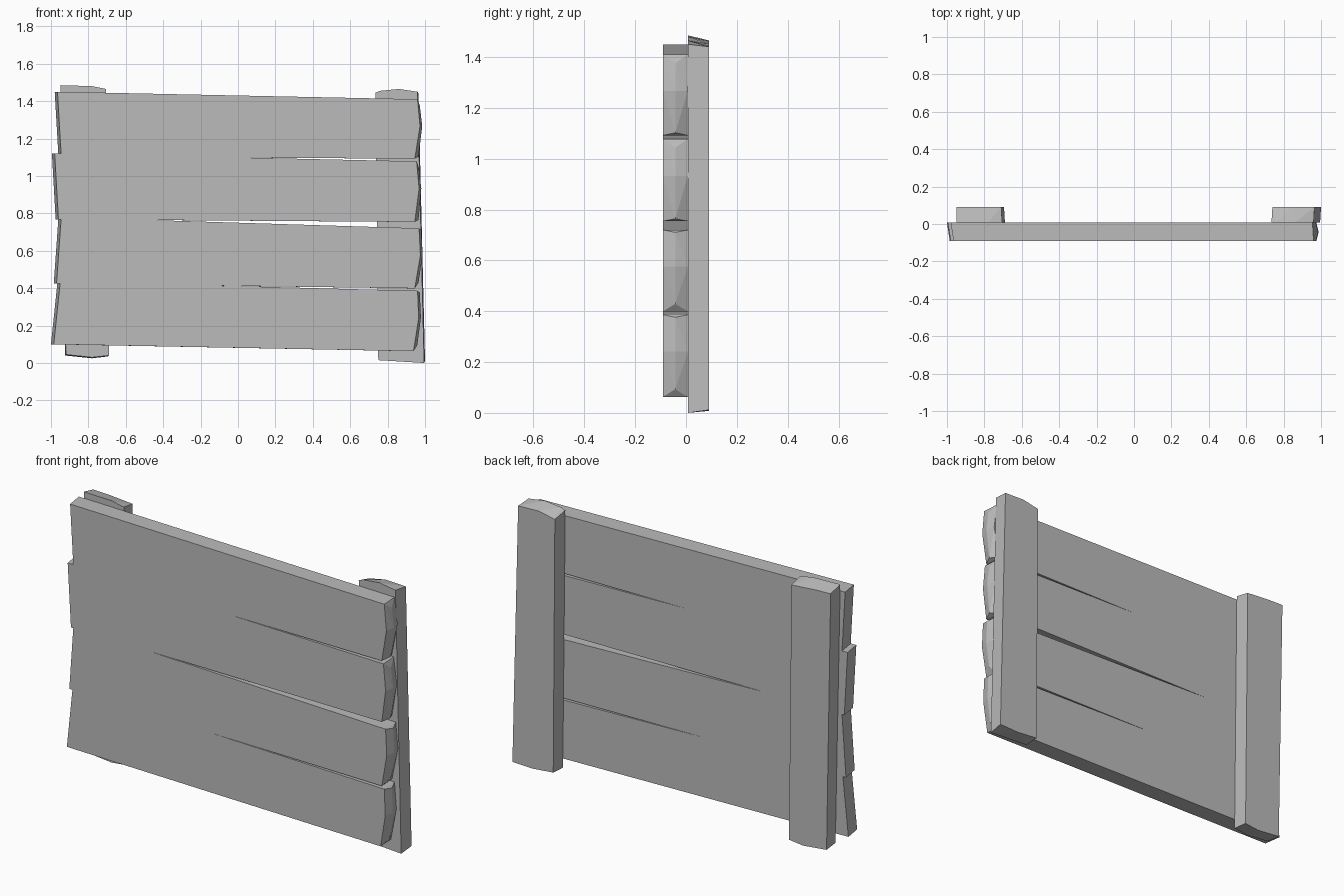
import bpy
import bmesh
import math

cube = bpy.data.objects.get("Cube")
if cube:
    bpy.data.objects.remove(cube, do_unlink=True)

grey = bpy.data.materials.new("plain grey")
grey.use_nodes = True
grey.diffuse_color = (0.5, 0.5, 0.5, 1)
grey.node_tree.nodes["Principled BSDF"].inputs["Base Color"].default_value = (0.5, 0.5, 0.5, 1)

FRONT, JOINT, BACK = -0.091, 0.007, 0.091
MIDDLE = (FRONT + JOINT) / 2


def chiselled_block(name, points):
    """Faceted solid wrapped tightly around its corner points."""
    bm = bmesh.new()
    for p in points:
        bm.verts.new(p)
    result = bmesh.ops.convex_hull(bm, input=bm.verts)
    loose = {g for g in result["geom_interior"] + result["geom_unused"]
             if isinstance(g, bmesh.types.BMVert)}
    bmesh.ops.delete(bm, geom=list(loose), context="VERTS")
    bmesh.ops.dissolve_limit(bm, angle_limit=math.radians(1),
                             verts=bm.verts, edges=bm.edges)
    bmesh.ops.recalc_face_normals(bm, faces=bm.faces)
    mesh = bpy.data.meshes.new(name)
    bm.to_mesh(mesh)
    bm.free()
    mesh.materials.append(grey)
    obj = bpy.data.objects.new(name, mesh)
    bpy.context.collection.objects.link(obj)


def plank(name, left_top, left_bottom, right_top, right_bottom, bulge, chip_top, chip_bottom):
    points = []
    height = right_top[1] - right_bottom[1]
    waist = right_bottom[1] + height * 0.55
    for y, inset in ((FRONT, 0), (JOINT, 0.006)):
        # Straight sawn left end and bowed right end
        for x, z in (left_top, left_bottom):
            points.append((x + (0.015 if y == FRONT else 0), y, z))
        for x, z in (right_top, right_bottom):
            points.append((x - inset, y, z))
        points.append((bulge - 0.012, y, waist))
    # Ridge along the middle of the right end, with knocked-off corners
    points += [(right_top[0] + 0.012, MIDDLE, right_top[1] - chip_top),
               (bulge, MIDDLE, waist),
               (right_bottom[0] + 0.02, MIDDLE, right_bottom[1] + chip_bottom)]
    chiselled_block(name, points)


# Horizontal boards, from the top down
plank("top_plank", (-0.98, 1.45), (-0.96, 1.105), (0.96, 1.41), (0.945, 1.092), 0.985, 0.035, 0.01)
plank("upper_plank", (-0.995, 1.12), (-0.975, 0.768), (0.955, 1.078), (0.945, 0.754), 0.98, 0.035, 0.01)
plank("lower_plank", (-0.96, 0.779), (-0.985, 0.425), (0.968, 0.72), (0.945, 0.399), 0.987, 0.01, 0.03)
plank("bottom_plank", (-0.965, 0.435), (-1.0, 0.1), (0.96, 0.386), (0.938, 0.063), 0.978, 0.01, 0.03)


def post(name, front_outline, back_outline):
    chiselled_block(name, [(x, JOINT, z) for x, z in front_outline]
                    + [(x, BACK, z) for x, z in back_outline])


# Upright battens behind the boards
post("right_batten",
     [(-0.95, 1.485), (-0.78, 1.48), (-0.705, 1.465),
      (-0.69, 0.04), (-0.78, 0.03), (-0.92, 0.045)],
     [(-0.95, 1.465), (-0.86, 1.462), (-0.71, 1.45),
      (-0.695, 0.035), (-0.78, 0.025), (-0.925, 0.04)])
post("left_batten",
     [(0.735, 1.445), (0.76, 1.455), (0.86, 1.465), (0.96, 1.45),
      (0.995, 0.0), (0.75, 0.015)],
     [(0.74, 1.425), (0.84, 1.445), (0.965, 1.44),
      (1.0, 0.012), (0.88, 0.008), (0.75, 0.02)])
